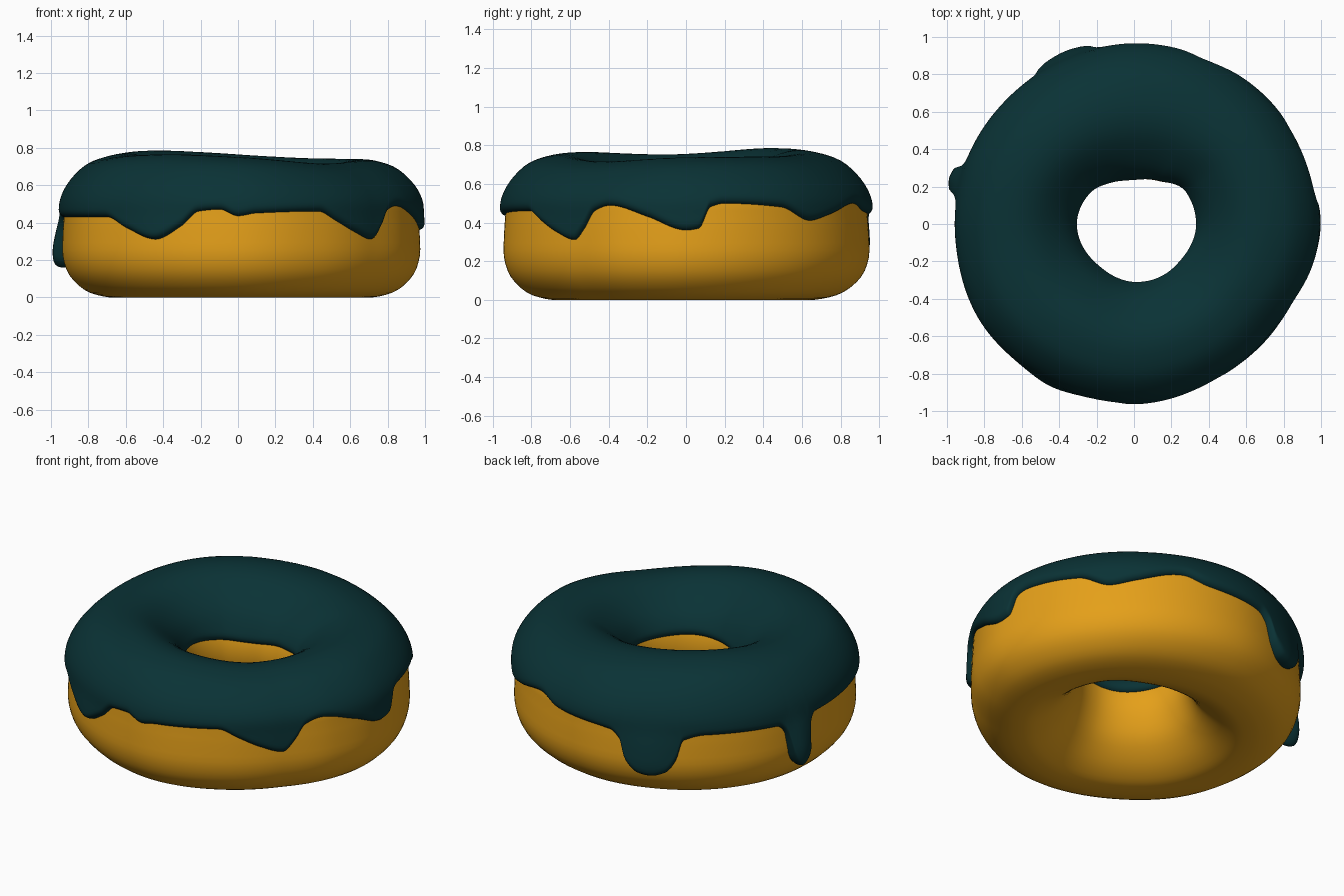
import bpy, bmesh, math

if "Cube" in bpy.data.objects:
    bpy.data.objects.remove(bpy.data.objects["Cube"])

# ring outlines by angle in degrees (0 = +x, 90 = back)
OUTER = [(0, 1.005), (33, .995), (65, .985), (90, .98), (115, .965), (135, .965), (160, .97),
         (185, .97), (213, .985), (242, .97), (270, .975), (300, .95), (320, .945), (340, .98)]
HOLE = [(0, .31), (32, .30), (60, .235), (90, .21), (120, .235), (143, .265), (180, .28),
        (225, .275), (270, .29), (315, .29)]
LIFT = [(0, -.018), (50, -.012), (135, .03), (190, -.003), (235, .01), (270, -.005), (318, -.04)]
# height of the dripping icing edge, outside
EDGE = [(0, .36), (4, .37), (7.5, .48), (12, .50), (31, .48), (42, .41), (51, .44), (67, .50), (76, .46),
        (98, .43), (102, .38), (104.5, .26), (109, .20), (113, .19), (118, .21), (121.5, .28), (124, .40),
        (132, .43), (158, .42), (161, .38), (163, .22), (166, .165), (169, .20), (171, .36), (175, .43),
        (200, .43), (222, .43), (231, .37), (242, .31), (251, .38), (257, .46), (264, .47), (270, .435),
        (276, .45), (298, .46), (305, .41), (313, .35), (321, .31), (325, .37), (329, .46), (335, .49), (348, .43)]
# extra thickness of the long drips
SWELL = [(0, 0), (95, 0), (112, .03), (130, 0), (156, 0), (166, .05), (176, 0), (228, 0), (242, .015), (258, 0)]
LIP = [(0, .46), (60, .48), (120, .45), (180, .47), (240, .44), (300, .47)]
# dough section: (0 = hole side .. 1 = outside, height), from the base through the hole to the outside
SECTION = [(.5, 0), (.38, .02), (.24, .075), (.1, .17), (.025, .28), (0, .38), (.025, .48), (.1, .575),
           (.22, .65), (.36, .705), (.5, .725), (.64, .715), (.78, .68), (.9, .605), (.97, .52), (.985, .43),
           (.995, .33), (.995, .22), (.94, .12), (.81, .04), (.65, .005)]
T = .03


def periodic(table, a):
    """Smooth periodic interpolation without overshoot."""
    n = len(table)
    a %= 360
    i = max(k for k in range(n) if table[k][0] <= a)

    def pt(k):
        return table[k % n][0] + 360 * (k // n), table[k % n][1]

    def chord(k):
        (x0, y0), (x1, y1) = pt(k), pt(k + 1)
        return (y1 - y0) / (x1 - x0)

    def slope(k):
        s, t = chord(k - 1), chord(k)
        return 2 * s * t / (s + t) if s * t > 0 else 0
    (x0, y0), (x1, y1) = pt(i), pt(i + 1)
    h = x1 - x0
    t = (a - x0) / h
    return (y0 * (1 + 2 * t) * (1 - t) ** 2 + h * slope(i) * t * (1 - t) ** 2
            + y1 * t * t * (3 - 2 * t) - h * slope(i + 1) * t * t * (1 - t))


def section(u):
    """Catmull-Rom point on the closed section, u in control point units."""
    n = len(SECTION)
    i, t = math.floor(u), u - math.floor(u)
    p = [SECTION[(i + k) % n] for k in (-1, 0, 1, 2)]
    return [.5 * (2 * b + (c - a) * t + (2 * a - 5 * b + 4 * c - d) * t * t + (3 * b - a - 3 * c + d) * t ** 3)
            for a, b, c, d in zip(*p)]


def dough_point(ang, u):
    """Radius and height on the dough surface."""
    s, z = section(u)
    r0, r1 = periodic(HOLE, ang) + T, periodic(OUTER, ang) - T
    f = min(max((z - .45) / .27, 0), 1)
    return r0 + (r1 - r0) * s, max(z, 0) + periodic(LIFT, ang) * f * f * (3 - 2 * f)


def find_u(z, lo, hi):
    """Section position with height z; height changes steadily from lo to hi."""
    up = section(hi)[1] > section(lo)[1]
    for _ in range(24):
        m = (lo + hi) / 2
        if (section(m)[1] < z) == up:
            lo = m
        else:
            hi = m
    return lo


def icing_column(ang, n=44):
    """Icing section from the hole lip over the top to the drip edge."""
    ua, ub = find_u(periodic(LIP, ang), 3, 8), find_u(periodic(EDGE, ang), 12, 18.5)
    us = [ua + (ub - ua) * (1 - math.cos(math.pi * k / n)) / 2 for k in range(n + 1)]
    pts = [dough_point(ang, u) for u in us]
    dist = [0]
    for p, q in zip(pts, pts[1:]):
        dist.append(dist[-1] + math.dist(p, q))
    out = []
    for u, (r, z), d in zip(us, pts, dist):
        d = min(d, dist[-1] - d)
        ra, za = dough_point(ang, u - .05)
        rb, zb = dough_point(ang, u + .05)
        ln = math.hypot(rb - ra, zb - za)
        g = min(max((u - 14) / 3, 0), 1)
        k = math.sqrt(max(0, 1 - (1 - min(d / .04, 1)) ** 2))
        off = -.006 + (T + .006 + periodic(SWELL, ang) * g * g * (3 - 2 * g)) * k
        out.append((r - (zb - za) / ln * off, z + (rb - ra) / ln * off))
    return out


def ring_mesh(name, column, steps, closed, color):
    """Sweep an angle-dependent column of (radius, height) around z."""
    bm = bmesh.new()
    cols = []
    for i in range(steps):
        ang = 360 * i / steps
        c, s = math.cos(math.radians(ang)), math.sin(math.radians(ang))
        cols.append([bm.verts.new((r * c, r * s, z)) for r, z in column(ang)])
    m = len(cols[0])
    for i in range(steps):
        a, b = cols[i], cols[(i + 1) % steps]
        for j in range(m if closed else m - 1):
            k = (j + 1) % m
            bm.faces.new((a[j], a[k], b[k], b[j])).smooth = True
    bm.normal_update()
    top = max(bm.faces, key=lambda f: f.calc_center_median().z)
    if top.normal.z < 0:
        bmesh.ops.reverse_faces(bm, faces=bm.faces[:])
    me = bpy.data.meshes.new(name)
    bm.to_mesh(me)
    bm.free()
    mat = bpy.data.materials.new(name + "_color")
    mat.diffuse_color = color
    mat.use_nodes = True
    mat.node_tree.nodes["Principled BSDF"].inputs["Base Color"].default_value = mat.diffuse_color
    me.materials.append(mat)
    ob = bpy.data.objects.new(name, me)
    bpy.context.collection.objects.link(ob)
    return ob


def dough_column(ang):
    return [dough_point(ang, k / 3) for k in range(3 * len(SECTION))]


# baked ring and its dripping glaze
ring_mesh("dough", dough_column, 180, True, (.78, .35, .01, 1))
ring_mesh("icing", icing_column, 540, False, (.003, .032, .036, 1))
